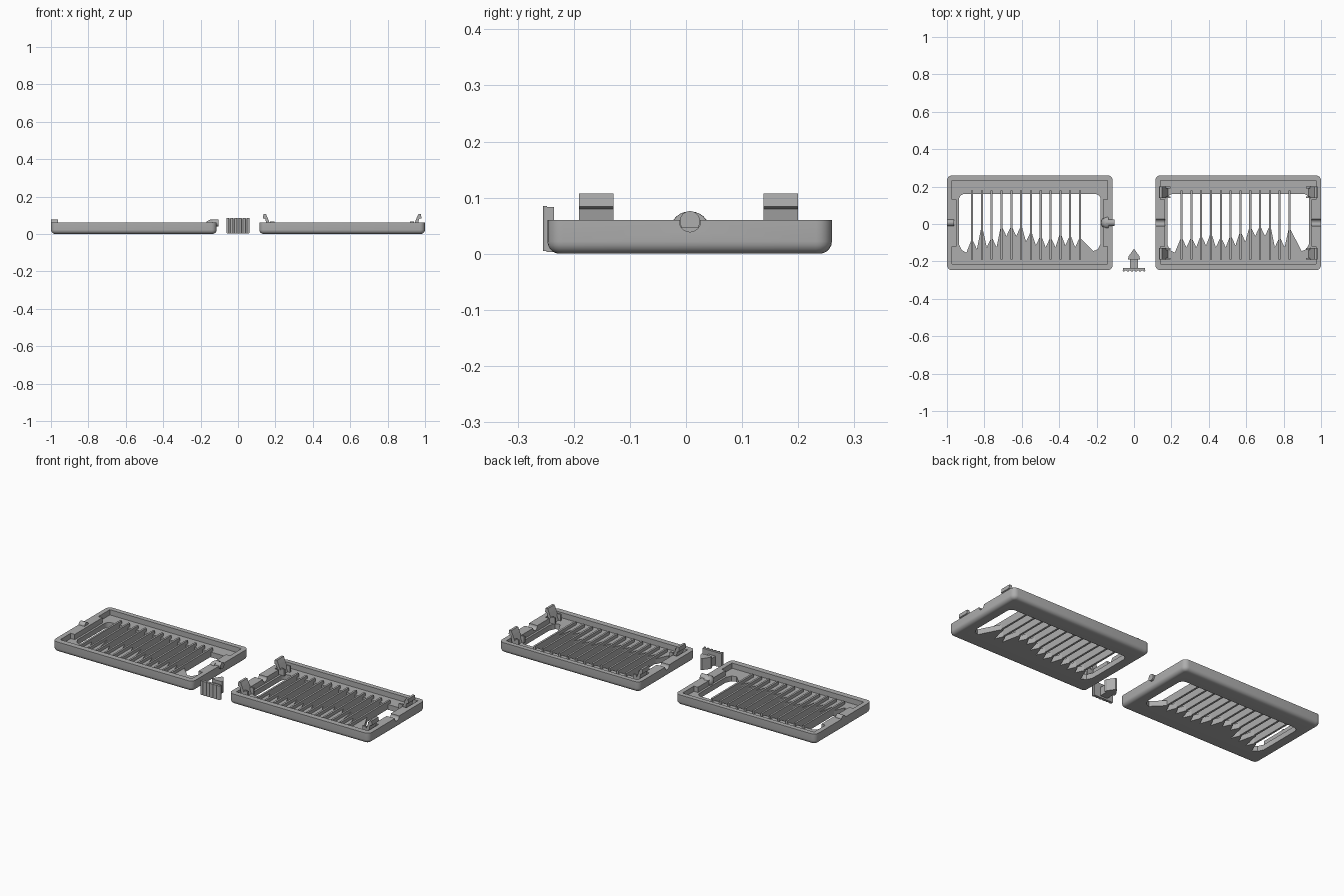
import bpy, bmesh, math
from mathutils import Matrix

cube = bpy.data.objects.get("Cube")
if cube:
    bpy.data.objects.remove(cube, do_unlink=True)

grey = bpy.data.materials.new("plain grey plastic")
grey.use_nodes = True
grey.diffuse_color = (0.42, 0.42, 0.42, 1)
grey.node_tree.nodes["Principled BSDF"].inputs["Base Color"].default_value = (0.42, 0.42, 0.42, 1)


def finish(name, bm):
    bmesh.ops.recalc_face_normals(bm, faces=bm.faces)
    mesh = bpy.data.meshes.new(name)
    bm.to_mesh(mesh)
    bm.free()
    mesh.materials.append(grey)
    ob = bpy.data.objects.new(name, mesh)
    bpy.context.collection.objects.link(ob)
    return ob


def prism(name, outline, low, high, axis="z"):
    """Extrude an outline along z (xy outline) or along y (xz outline)."""
    bm = bmesh.new()
    place = (lambda a, b: (a, b, low)) if axis == "z" else (lambda a, b: (a, low, b))
    face = bm.faces.new([bm.verts.new(place(a, b)) for a, b in outline])
    new = bmesh.ops.extrude_face_region(bm, geom=[face])["geom"]
    step = (0, 0, high - low) if axis == "z" else (0, high - low, 0)
    bmesh.ops.translate(bm, vec=step, verts=[v for v in new if isinstance(v, bmesh.types.BMVert)])
    return finish(name, bm)


def box(name, x0, x1, y0, y1, z0, z1):
    return prism(name, [(x0, y0), (x1, y0), (x1, y1), (x0, y1)], z0, z1)


def pin(name, x0, x1, radius):
    bm = bmesh.new()
    bmesh.ops.create_cone(bm, cap_ends=True, segments=32, radius1=radius, radius2=radius, depth=x1 - x0,
                          matrix=Matrix.Translation(((x0 + x1) / 2, PIN_Y, PIN_Z)) @ Matrix.Rotation(math.pi / 2, 4, "Y"))
    return finish(name, bm)


def smooth(ob):
    bpy.ops.object.select_all(action="DESELECT")
    ob.select_set(True)
    bpy.context.view_layer.objects.active = ob
    bpy.ops.object.shade_smooth_by_angle(angle=math.radians(35))


def cut(ob, cutter):
    mod = ob.modifiers.new("cut", "BOOLEAN")
    mod.operation, mod.solver, mod.object = "DIFFERENCE", "EXACT", cutter
    bpy.ops.object.select_all(action="DESELECT")
    ob.select_set(True)
    bpy.context.view_layer.objects.active = ob
    bpy.ops.object.modifier_apply(modifier=mod.name)
    bpy.data.objects.remove(cutter, do_unlink=True)


def arc(cx, cy, r, start, end, steps=6):
    return [(cx + r * math.cos(math.radians(start + (end - start) * i / steps)),
             cy + r * math.sin(math.radians(start + (end - start) * i / steps))) for i in range(steps + 1)]


PIN_Y, PIN_Z, RIM = 0.007, 0.058, 0.06
HALF, FRONT, BACK = 0.443, -0.247, 0.26
PITCH, FIN = 0.0525, 0.0055
PEAKS = [-0.09, -0.03, -0.08, -0.02, -0.02, -0.02, -0.05, -0.07, -0.08, -0.06, -0.07, -0.08]


def shell(name, cx):
    """Tray with rounded underside and a shallow cavity."""
    ob = box(name, cx - HALF, cx + HALF, FRONT, BACK, 0, RIM)
    bm = bmesh.new()
    bm.from_mesh(ob.data)
    upright = [e for e in bm.edges if abs(e.verts[0].co.z - e.verts[1].co.z) > 0.01]
    bmesh.ops.bevel(bm, geom=upright, offset=0.028, segments=5, profile=0.5, affect="EDGES")
    under = [e for e in bm.edges if max(v.co.z for v in e.verts) < 0.001]
    bmesh.ops.bevel(bm, geom=under, offset=0.022, segments=5, profile=0.5, affect="EDGES")
    bm.to_mesh(ob.data)
    bm.free()
    # cavity steps inward along the middle of each short wall
    w, n = HALF - 0.027, HALF - 0.052
    right = [(w, -0.215), (w, -0.12), (n, -0.12), (n, 0.13), (w, 0.13), (w, 0.233)]
    outline = right + [(-x, y) for x, y in reversed(right)]
    cut(ob, prism("cavity", [(cx + x, y) for x, y in outline], 0.03, 0.1))
    return ob


def window(cx, first_fin, peaks):
    """Opening with rounded back corners and a toothed front edge."""
    w = 0.379
    pts = arc(cx + w - 0.03, 0.13, 0.03, 0, 90) + arc(cx - w + 0.03, 0.13, 0.03, 90, 180)
    pts += [(cx - w, -0.11), (cx - w + 0.015, -0.14), (cx - w + 0.04, -0.153)]
    for i, peak in enumerate(peaks):
        x = first_fin + i * PITCH
        if i:
            pts.append((x - PITCH / 2, min(peak, peaks[i - 1]) - 0.045))
        pts += [(x - FIN, peak), (x + FIN, peak)]
    pts += [(cx + w - 0.04, -0.145), (cx + w - 0.015, -0.135), (cx + w, -0.105)]
    return prism("window", pts, -0.05, 0.1)


def tray(side, cx, first_fin, peaks):
    body = shell(side + "_tray", cx)
    cut(body, window(cx, first_fin, peaks))
    # dividing fins bridging the window
    for i in range(len(peaks)):
        x = first_fin + i * PITCH
        box(f"{side}_fin_{i + 1}", x - FIN, x + FIN, -0.19, 0.18, 0.029, 0.048)
        box(f"{side}_fin_web_{i + 1}", x - FIN, x + FIN, peaks[i] - 0.005, 0.165, 0.004, 0.0295)
    return body


# The two trays
right_tray = tray("right", -0.557, -0.866, PEAKS)
left_tray = tray("left", 0.557, 0.254, [-0.08] + PEAKS[:0:-1])

# Hinge pins on the right tray, with a rounded boss behind the inner pin
for name, x0, x1 in (("outer_pin", -1.0, -0.962), ("inner_pin", -0.15, -0.104)):
    smooth(pin(name, x0, x1, 0.018))
bm = bmesh.new()
bmesh.ops.create_uvsphere(bm, u_segments=24, v_segments=12, radius=0.034,
                          matrix=Matrix.Translation((-0.142, PIN_Y, 0.045)) @ Matrix.Diagonal((1, 1, 0.9, 1)))
bmesh.ops.bisect_plane(bm, geom=bm.verts[:] + bm.edges[:] + bm.faces[:], plane_co=(-0.137, 0, 0),
                       plane_no=(1, 0, 0), clear_outer=True)
bmesh.ops.holes_fill(bm, edges=[e for e in bm.edges if e.is_boundary])
smooth(finish("pin_boss", bm))

# Matching half-round sockets in the left tray
for x0, x1 in ((0.1, 0.18), (0.935, 1.02)):
    cut(left_tray, pin("socket", x0, x1, 0.019))
smooth(right_tray)
smooth(left_tray)

# Barbed clips on the left tray, mirrored to both ends
clip = [(0.375, 0.028), (0.4, 0.028), (0.411, 0.08), (0.424, 0.084), (0.421, 0.107), (0.408, 0.107), (0.398, 0.085)]
for end, sign in (("outer", 1), ("inner", -1)):
    for row, y in (("front", -0.16), ("back", 0.169)):
        prism(f"{end}_{row}_clip", [(0.557 + sign * x, z) for x, z in clip], y - 0.031, y + 0.031, "y")
        for dy in (-0.026, 0.026):
            a, b = sorted((0.557 + sign * 0.362, 0.557 + sign * 0.385))
            box(f"{end}_{row}_clip_rib", a, b, y + dy - 0.005, y + dy + 0.005, 0.028, 0.066)

# Separate latch: ribbed grip, stem and arrow head
smooth(box("latch_grip", -0.06, 0.06, -0.249, -0.235, 0.003, 0.083))
for i in range(6):
    x = -0.055 + i * 0.022
    smooth(prism(f"grip_rib_{i + 1}", arc(x, -0.248, 0.007, 180, 360), 0.005, 0.085))
box("latch_stem", -0.022, 0.022, -0.236, -0.18, 0.012, 0.06)
prism("latch_arrow", [(-0.032, -0.19), (0.032, -0.19), (0.03, -0.175), (0.004, -0.137),
                      (-0.004, -0.137), (-0.03, -0.175)], 0.012, 0.078)
